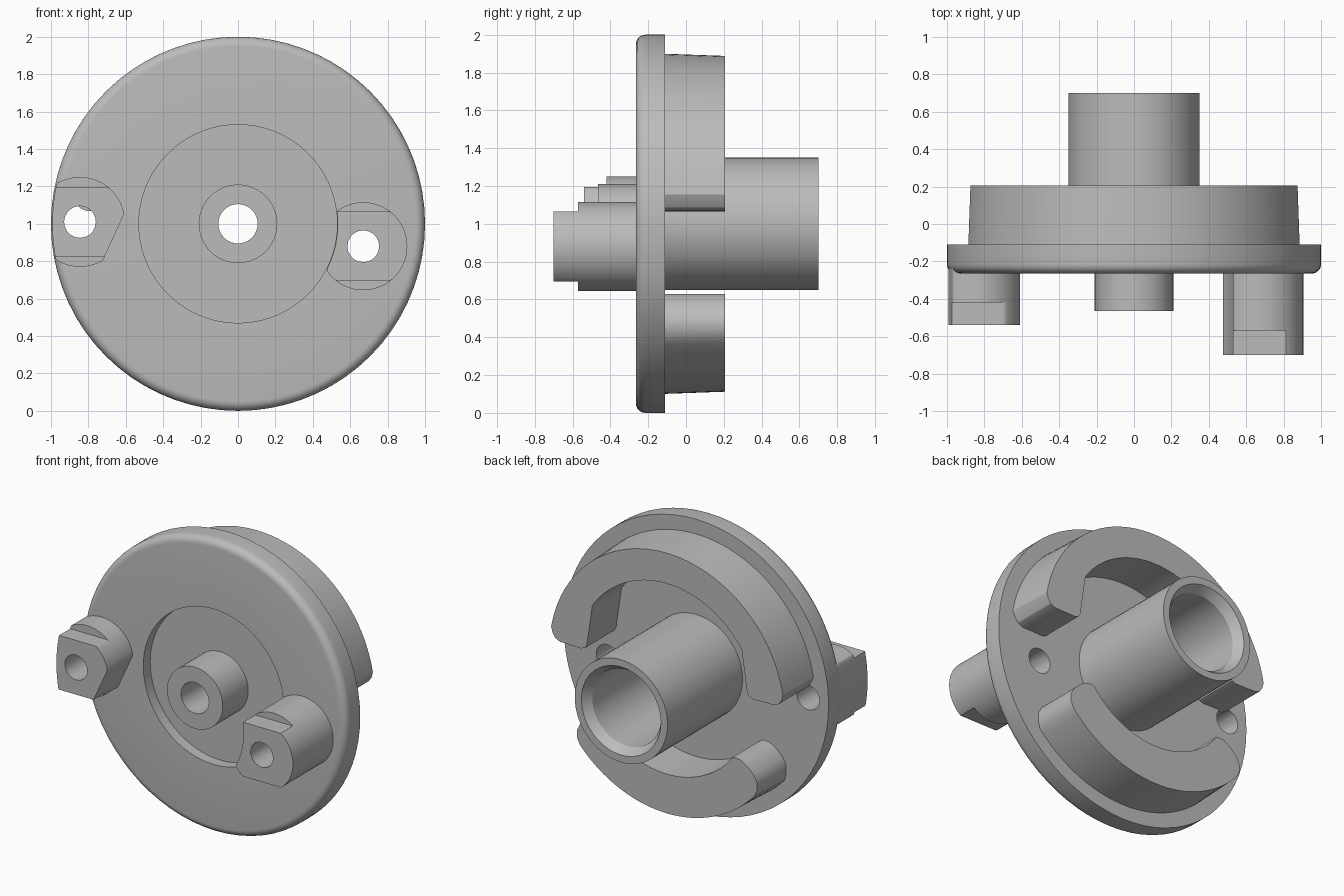
import bpy, bmesh, math
from mathutils import Vector, Matrix

cube = bpy.data.objects.get("Cube")
if cube:
    bpy.data.objects.remove(cube, do_unlink=True)

grey = bpy.data.materials.new("plain_grey")
grey.use_nodes = True
grey.diffuse_color = (0.5, 0.5, 0.5, 1)
grey.node_tree.nodes["Principled BSDF"].inputs["Base Color"].default_value = (0.5, 0.5, 0.5, 1)

CENTRE = Vector((0, 0, 1))


def finish(name, bm):
    bmesh.ops.remove_doubles(bm, verts=bm.verts, dist=0.0002)
    bmesh.ops.recalc_face_normals(bm, faces=bm.faces)
    mesh = bpy.data.meshes.new(name)
    bm.to_mesh(mesh)
    bm.free()
    mesh.materials.append(grey)
    obj = bpy.data.objects.new(name, mesh)
    bpy.context.collection.objects.link(obj)
    return obj


def lathe(name, profile, steps):
    """Turn a closed (radius, y) profile about the y axis of the wheel."""
    bm = bmesh.new()
    verts = [bm.verts.new((r, y, 1)) for r, y in profile]
    edges = [bm.edges.new((verts[i - 1], verts[i])) for i in range(len(verts))]
    bmesh.ops.spin(bm, geom=verts + edges, cent=CENTRE, axis=(0, 1, 0),
                   angle=2 * math.pi, steps=steps)
    return finish(name, bm)


def prism(name, y0, outline0, y1, outline1):
    """Bridge two (x, height above centre) outlines along y and cap them."""
    bm = bmesh.new()
    rings = [[bm.verts.new((x, y, 1 + z)) for x, z in o]
             for y, o in ((y0, outline0), (y1, outline1))]
    n = len(outline0)
    for i in range(n):
        bm.faces.new((rings[0][i - 1], rings[0][i], rings[1][i], rings[1][i - 1]))
    for ring in rings:
        bm.faces.new(ring)
    return finish(name, bm)


def arc(r, a0, a1, n, cx=0, cz=0):
    angles = [math.radians(a0 + (a1 - a0) * i / n) for i in range(n + 1)]
    return [(cx + r * math.cos(a), cz + r * math.sin(a)) for a in angles]


def mirrored(half):
    """Complete a right-hand half outline that starts and ends on x = 0."""
    return half + [(-x, z) for x, z in reversed(half[1:-1])]


def drill(obj, x, z, r=0.085):
    bm = bmesh.new()
    bmesh.ops.create_cone(bm, cap_ends=True, segments=20, radius1=r, radius2=r, depth=3,
                          matrix=Matrix.Translation((x, 0, 1 + z)) @ Matrix.Rotation(math.pi / 2, 4, 'X'))
    cutter = finish("hole_cutter", bm)
    cutter.hide_render = True
    mod = obj.modifiers.new("hole", 'BOOLEAN')
    mod.operation, mod.solver, mod.object = 'DIFFERENCE', 'EXACT', cutter
    bpy.context.view_layer.objects.active = obj
    bpy.ops.object.modifier_apply(modifier=mod.name)
    bpy.data.objects.remove(cutter, do_unlink=True)


# Disc with front recess, front boss and hollow rear tube
rim = [(0.95 + x, -0.215 + y) for x, y in arc(0.05, -90, 0, 6)]
body = lathe("disc_and_hub", [
    (0.105, -0.465), (0.21, -0.465), (0.21, -0.19), (0.53, -0.19), (0.53, -0.265),
    *rim, (1, -0.11), (0.35, -0.11), (0.35, 0.70), (0.30, 0.70), (0.26, 0.64),
    (0.26, -0.1), (0.105, -0.1)], 72)

# Pegs: round posts trimmed to the disc and recess, with flats near the tip
LEFT, RIGHT = (-0.845, 0.01), (0.67, -0.12)
SLANT_POINT = Vector((-0.61, 0.05))
SLANT_NORMAL = Vector((0.24, -0.11)).normalized()


def peg_outline(centre, r, flat):
    points = []
    for x, z in arc(r, 0, 360, 96, *centre)[:-1]:
        p = Vector((x, max(centre[1] - flat, min(centre[1] + flat, z))))
        if centre == LEFT:
            over = (p - SLANT_POINT).dot(SLANT_NORMAL)
            if over > 0:
                p -= SLANT_NORMAL * over
        p *= max(0.533, min(0.993, p.length)) / p.length
        points.append(p.to_tuple())
    return points


for side, centre, r, step, tip in (("right", LEFT, 0.24, -0.42, -0.54),
                                   ("left", RIGHT, 0.235, -0.57, -0.70)):
    base = peg_outline(centre, r, 1)
    end = peg_outline(centre, r, 0.185)
    for part in (prism(side + "_peg", -0.2, base, step, base),
                 prism(side + "_peg_tip", step, end, tip, end), body):
        drill(part, *centre)


# Rear arc walls, slightly tapered
def upper_wall(r):
    return mirrored(arc(r, 90, 10, 24) + [(0.865, 0.115), (0.845, 0.085), (0.81, 0.068),
                    (0.65, 0.065), (0.62, 0.075), (0.605, 0.1)] + arc(0.68, 34, 90, 18))


def lower_wall(r):
    return mirrored(arc(r, -90, -42, 16) + [(0.68, -0.55), (0.68, -0.5), (0.655, -0.45),
                    (0.6, -0.4), (0.55, -0.372), (0.51, -0.37), (0.485, -0.38)]
                    + arc(0.62, -40, -90, 14))


for name, wall in (("upper_arc_wall", upper_wall), ("lower_arc_wall", lower_wall)):
    prism(name, -0.13, wall(0.9), 0.205, wall(0.888))

# Smooth shading with sharp edges kept
for obj in bpy.context.scene.objects:
    obj.select_set(obj.type == 'MESH')
bpy.context.view_layer.objects.active = body
bpy.ops.object.shade_smooth_by_angle(angle=math.radians(30))
